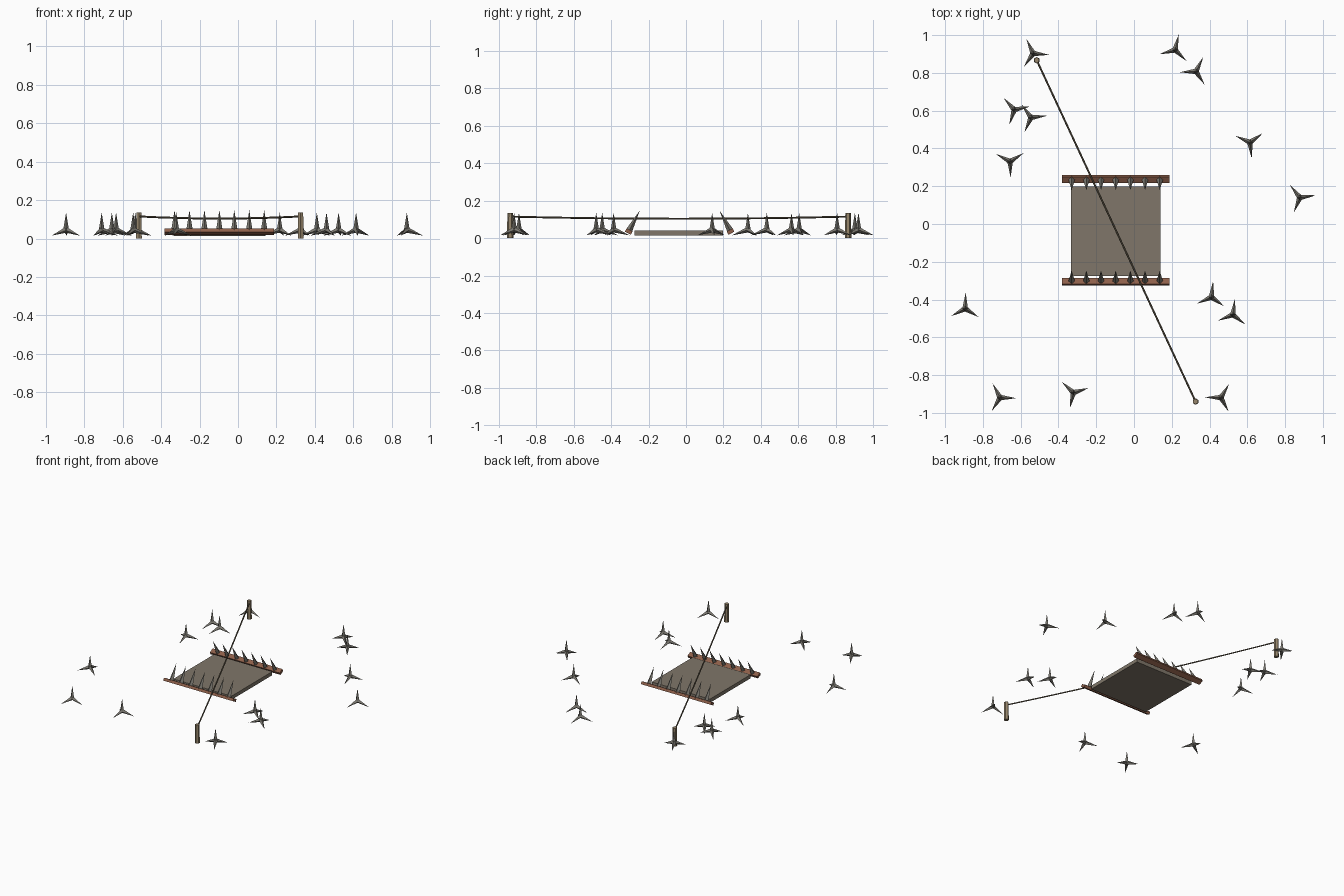
import bpy, math
from mathutils import Vector

if "Cube" in bpy.data.objects:
    bpy.data.objects.remove(bpy.data.objects["Cube"])


def mat(name, r, g, b):
    m = bpy.data.materials.new(name)
    m.diffuse_color = (r, g, b, 1)
    m.use_nodes = True
    m.node_tree.nodes["Principled BSDF"].inputs["Base Color"].default_value = m.diffuse_color
    return m


IRON = mat("dull iron", 0.20, 0.19, 0.165)
RUST = mat("rusty iron", 0.27, 0.115, 0.068)
PLATE = mat("plate grey brown", 0.215, 0.183, 0.142)
WOOD = mat("stake wood", 0.31, 0.24, 0.15)
WIRE = mat("wire brown", 0.16, 0.13, 0.085)


def finish(name, m):
    o = bpy.context.object
    o.name = name
    o.data.materials.append(m)
    return o


def box(name, loc, size, m, rx=0):
    bpy.ops.mesh.primitive_cube_add(size=1, location=loc, rotation=(rx, 0, 0))
    o = finish(name, m)
    o.scale = size
    return o


def rod(name, a, b, r1, r2, sides, m):
    """Tapered rod or spike from point a to point b."""
    a, b = Vector(a), Vector(b)
    d = b - a
    bpy.ops.mesh.primitive_cone_add(vertices=sides, radius1=r1, radius2=r2, depth=d.length,
                                    location=(a + b) / 2,
                                    rotation=d.to_track_quat('Z', 'Y').to_euler())
    return finish(name, m)


# Pressure plate
box("pressure_plate", (-0.097, -0.039, 0.027), (0.475, 0.475, 0.027), PLATE)

# Two jaws leaning inward, seven spikes each
TILT = math.radians(28)
for label, y, s in (("front", -0.306, 1), ("back", 0.238, -1)):
    box(label + "_jaw_bar", (-0.097, y, 0.035), (0.57, 0.036, 0.02), RUST, -s * TILT)
    for i in range(7):
        x = -0.33 + i * 0.0777
        tip = (x, y + s * 0.125 * math.sin(TILT), 0.037 + 0.125 * math.cos(TILT))
        rod(label + "_jaw_spike", (x, y, 0.037), tip, 0.018, 0, 4, IRON)

# Stakes and the sagging trip wire between them
P, Q = Vector((-0.515, 0.867, 0)), Vector((0.326, -0.94, 0))
for label, p in (("back", P), ("front", Q)):
    rod(label + "_stake", p, p + Vector((0, 0, 0.135)), 0.017, 0.015, 6, WOOD)
curve = bpy.data.curves.new("trip_wire", 'CURVE')
curve.dimensions = '3D'
curve.bevel_depth = 0.005
curve.bevel_resolution = 0
spline = curve.splines.new('POLY')
N = 8
spline.points.add(N)
for i in range(N + 1):
    t = i / N
    v = P.lerp(Q, t)
    spline.points[i].co = (v.x, v.y, 0.115 - 0.045 * t * (1 - t), 1)
wire = bpy.data.objects.new("trip_wire", curve)
bpy.context.collection.objects.link(wire)
curve.materials.append(WIRE)

# Scattered caltrops: x, y, turn in degrees
CALTROPS = [
    (-0.534, 0.903, -5), (0.217, 0.922, 76), (0.328, 0.808, 63), (0.614, 0.432, 36),
    (0.878, 0.14, 8), (-0.634, 0.605, 12), (-0.545, 0.564, 6), (-0.656, 0.331, 32),
    (-0.894, -0.448, 88), (-0.709, -0.919, -2), (-0.321, -0.893, 17),
    (0.41, -0.387, 84), (0.523, -0.48, 82), (0.46, -0.919, 59)]
L = 0.09
DROP = math.asin(1 / 3)
for x, y, turn in CALTROPS:
    c = Vector((x, y, 0.045))
    rod("caltrop_upright_point", c, c + Vector((0, 0, L)), 0.015, 0, 4, IRON)
    for k in range(3):
        a = math.radians(turn + 120 * k)
        h = L * math.cos(DROP)
        d = Vector((h * math.cos(a), h * math.sin(a), -L * math.sin(DROP)))
        rod("caltrop_leg", c, c + d, 0.015, 0, 4, IRON)
